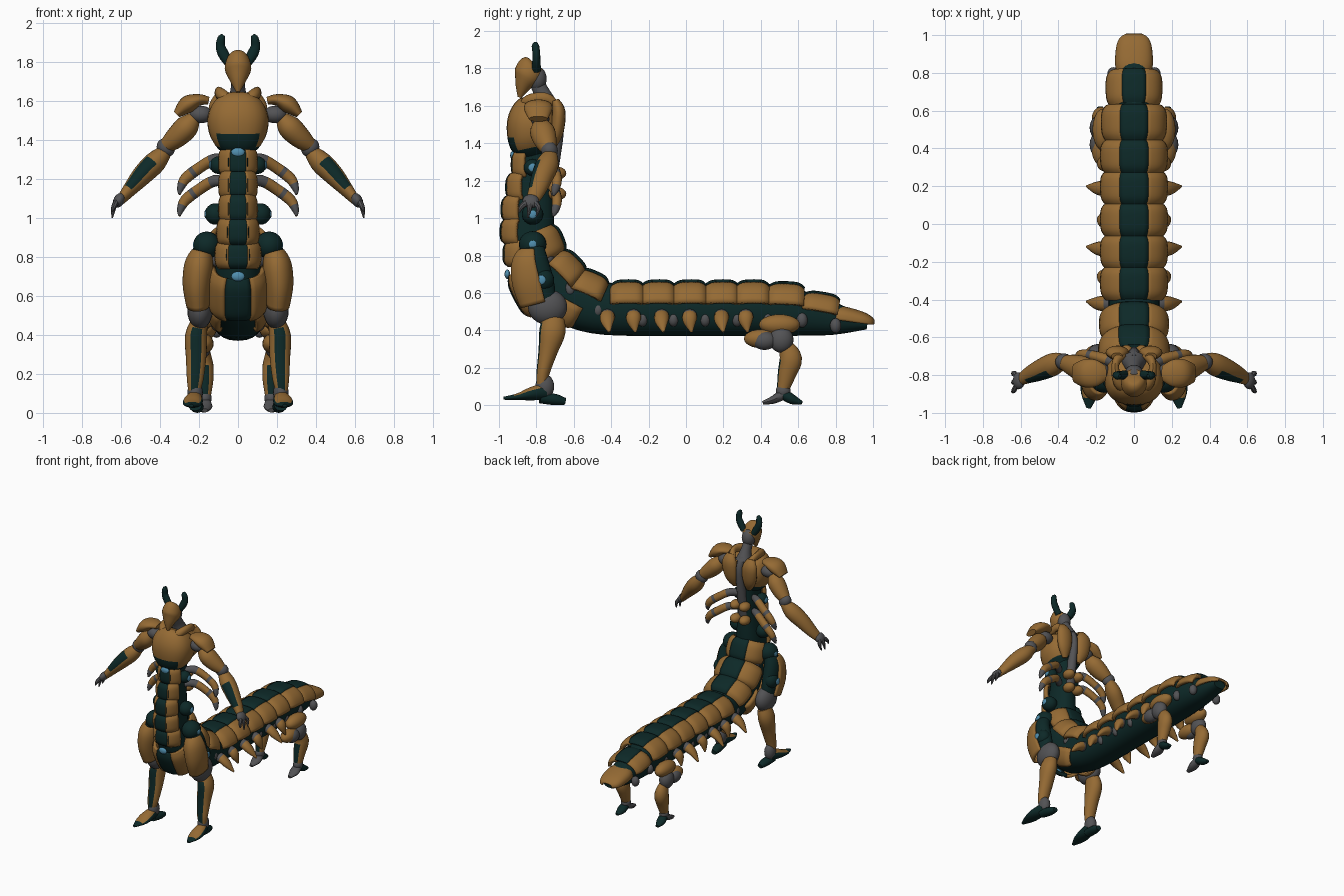
import bpy, bmesh, math
from mathutils import Vector, Matrix

if "Cube" in bpy.data.objects:
    bpy.data.objects.remove(bpy.data.objects["Cube"])


def material(name, r, g, b):
    m = bpy.data.materials.new(name)
    m.use_nodes = True
    m.diffuse_color = (r, g, b, 1)
    m.node_tree.nodes["Principled BSDF"].inputs["Base Color"].default_value = (r, g, b, 1)
    return m


OCHRE = material("ochre_armour", .30, .145, .034)
TEAL = material("dark_teal", .004, .022, .021)
GREY = material("joint_grey", .085, .085, .09)
BLUE = material("light_blue", .08, .27, .42)
made = []


def finish(name, bm, mats, mirror, thick=0):
    mesh = bpy.data.meshes.new(name)
    bm.to_mesh(mesh)
    bm.free()
    ob = bpy.data.objects.new(name, mesh)
    bpy.context.collection.objects.link(ob)
    for m in mats:
        mesh.materials.append(m)
    if thick:
        mod = ob.modifiers.new("thickness", "SOLIDIFY")
        mod.thickness, mod.offset = thick, 0
    if mirror:
        ob.modifiers.new("mirror", "MIRROR").use_mirror_merge = False
    made.append(ob)
    return ob


def smooth_path(pts, steps):
    """Catmull-Rom resampling of centre and radii."""
    ps = [Vector(p) for p in pts]
    ps = [ps[0]] + ps + [ps[-1]]
    out = []
    for a, b, c, d in zip(ps, ps[1:], ps[2:], ps[3:]):
        for k in range(steps):
            t = k / steps
            out.append(b + (c - a) * (t / 2) + (a * 2 - b * 5 + c * 4 - d) * (t * t / 2)
                       + (b * 3 - a - c * 3 + d) * (t ** 3 / 2))
    return out + [ps[-1]]


def loft(name, mats, pts, arc=None, p=1.0, rule=None, mirror=False, thick=0, n=24, steps=4):
    """Skin elliptical rings (x, y, z, half width, half depth); an arc gives an open shell."""
    rings = smooth_path(pts, steps)
    cs = [r.to_3d() if len(r) == 3 else Vector(r[:3]) for r in rings]
    whole = (cs[-1] - cs[0]).normalized()
    hint = Vector((0, 1, 0)) if abs(whole.x) > .85 else Vector((1, 0, 0))
    lo, hi = arc or (0, 360)
    count = n if not arc else max(3, round((hi - lo) / 9))
    bm, rows = bmesh.new(), []
    for i, r in enumerate(rings):
        t = (cs[min(i + 1, len(cs) - 1)] - cs[max(i - 1, 0)]).normalized()
        side = (hint - t * hint.dot(t)).normalized()
        other = t.cross(side)
        row = []
        for k in range(count + (1 if arc else 0)):
            a = math.radians(lo + (hi - lo) * k / count)
            u, v = math.cos(a), math.sin(a)
            u, v = math.copysign(abs(u) ** p, u), math.copysign(abs(v) ** p, v)
            row.append(bm.verts.new(cs[i] + side * u * max(r[3], .002) + other * v * max(r[4], .002)))
        rows.append(row)
    for i in range(len(rows) - 1):
        for k in range(count):
            j = (k + 1) % len(rows[i])
            f = bm.faces.new((rows[i][k], rows[i][j], rows[i + 1][j], rows[i + 1][k]))
            if rule:
                f.material_index = rule(lo + (hi - lo) * (k + .5) / count, (i + .5) / (len(rows) - 1))
    if not arc:
        bm.faces.new(rows[0])
        bm.faces.new(rows[-1])
    bmesh.ops.recalc_face_normals(bm, faces=bm.faces)
    return finish(name, bm, mats, mirror, thick)


def ball(name, mat, loc, size, mirror=False, tilt=0):
    bm = bmesh.new()
    mtx = Matrix.Translation(loc) @ Matrix.Rotation(math.radians(tilt), 4, "Y") @ Matrix.Diagonal((*size, 1))
    bmesh.ops.create_uvsphere(bm, u_segments=20, v_segments=12, radius=1, matrix=mtx)
    return finish(name, bm, [mat], mirror)


def segment(name, mat, y, z, angle, length, w, h, arc, mirror=True, thick=.025, drop=.84, p=.8):
    """Domed shell plate lying along the spine direction."""
    d = Vector((0, math.cos(math.radians(angle)), math.sin(math.radians(angle))))
    pts = []
    for f, s in ((-.5, drop), (-.3, .97), (.05, 1), (.35, .97), (.5, drop)):
        c = Vector((0, y, z)) + d * f * length
        pts.append((*c, w * s, h * s))
    return loft(name, [mat], pts, arc, p, mirror=mirror, thick=thick)


# Spine: one continuous body from chest to tail tip
loft("body_core", [TEAL, GREY], [
    (0, -.80, 1.40, .08, .09), (0, -.81, 1.2, .075, .10), (0, -.83, 1.0, .09, .125),
    (0, -.83, .86, .10, .125), (0, -.79, .71, .12, .13), (0, -.71, .61, .13, .15),
    (0, -.6, .555, .135, .14), (0, -.42, .515, .135, .14), (0, 0, .51, .135, .14),
    (0, .4, .51, .135, .14), (0, .62, .49, .12, .12), (0, .8, .46, .09, .085), (0, .97, .435, .05, .03)],
    p=.85)

# Back plates with dark centre plates
spine = [(-.81, .84, -68, .15, .15, .15), (-.70, .67, -46, .16, .18, .16), (-.55, .56, -24, .16, .175, .155)]
spine += [(y, .51, 0, .165, .17, .145) for y in (-.315, -.15, .02, .19, .355)]
spine += [(.53, .505, -3, .18, .165, .14), (.71, .475, -10, .18, .14, .115)]
for i, (y, z, ang, ln, w, h) in enumerate(spine):
    segment(f"back_plate_{i}", OCHRE, y, z, ang, ln, w, h, (-72, -10))
    segment(f"back_centre_{i}", TEAL, y, z, ang, ln, w * .96, h + .006, (-112, -68), False)
    ball(f"belly_joint_{i}", GREY, (.11, y + ln * .5, z - .05), (.03, .03, .04), True)

# Tail tip shell
loft("tail_tip", [OCHRE], [(0, .79, .47, .075, .05), (0, .84, .465, .092, .055), (0, .93, .45, .088, .045),
     (0, .98, .44, .07, .03), (0, 1.0, .437, .04, .015)], arc=(-190, 10), p=.8, thick=.015)

# Small side legs, alternately long and short
for i, y in enumerate((-.42, -.28, -.13, .02, .19, .32)):
    k = .09 if i % 2 == 0 else .03
    loft(f"side_leg_{i}", [GREY, OCHRE], [
        (.11, y, .48, .035, .035), (.15, y, .475, .035, .04), (.16 + k * .4, y, .445, .025, .035),
        (.16 + k, y + .01, .39, .006, .006)], rule=lambda a, f: int(f > .3), mirror=True, n=12)

# Belly plates up the front of the torso
front = [(-.81, 1.29, .095, .115), (-.82, 1.17, .095, .135), (-.83, 1.05, .095, .15),
         (-.835, .93, .105, .15), (-.82, .81, .115, .15)]
for i, (y, z, w, h) in enumerate(front):
    segment(f"belly_plate_{i}", OCHRE, y, z, -90, .125, w, h, (22, 72))
    segment(f"belly_centre_{i}", TEAL, y, z, -90, .12, w, h, (66, 114), False)
for i, (z, w, s) in enumerate(((1.27, .10, .045), (1.02, .115, .055), (.86, .16, .07))):
    ball(f"side_knob_{i}", TEAL, (w, -.82, z), (s, s * 1.05, s), True)
    ball(f"knob_light_{i}", BLUE, (w + s * .9, -.82, z), (.008, .022, .022), True)
for i, (y, z) in enumerate(((-.925, 1.335), (-.955, .70), (-.86, .51))):
    ball(f"front_light_{i}", BLUE, (0, y, z), (.035, .015, .025))

# Pelvis armour, wrapping under the front of the bend
segment("pelvis_plate", OCHRE, -.76, .65, -62, .24, .15, .175, (0, 68))
segment("pelvis_centre", TEAL, -.76, .65, -62, .23, .13, .17, (66, 114), False)
segment("pelvis_lower_plate", OCHRE, -.63, .56, -28, .16, .15, .15, (0, 55))

# Rib limbs in two rows
for i, z in enumerate((1.30, 1.19)):
    loft(f"rib_limb_{i}", [OCHRE, GREY], [
        (.05, -.78, z - .01, .02, .02), (.12, -.73, z, .028, .03), (.20, -.70, z - .045, .03, .026),
        (.27, -.69, z - .10, .028, .026), (.295, -.70, z - .15, .018, .02), (.30, -.71, z - .18, .006, .006)],
        rule=lambda a, f: int(f < .25 or f > .72 or .45 < f < .5), mirror=True, n=12)
    ball(f"spine_nub_{i}", OCHRE, (.04, -.69, z - .06), (.04, .05, .035), True)

# Chest, abdomen cap, collar and shoulder blades
loft("chest", [OCHRE, TEAL], [
    (0, -.80, 1.62, .07, .07), (0, -.81, 1.59, .125, .11), (0, -.82, 1.52, .155, .135),
    (0, -.82, 1.44, .15, .135), (0, -.81, 1.38, .12, .12), (0, -.80, 1.34, .08, .08)],
    p=.85, rule=lambda a, f: int(f > .62 and (f > .8 or 45 < a < 135)))
loft("collar", [OCHRE], [(.03, -.88, 1.59, .03, .02), (.08, -.84, 1.63, .03, .03), (.10, -.75, 1.64, .02, .03),
     (.07, -.69, 1.60, .03, .02)], mirror=True, n=12)
loft("shoulder_blade", [OCHRE], [(.09, -.70, 1.63, .03, .02), (.09, -.68, 1.57, .06, .035),
     (.08, -.69, 1.46, .055, .035), (.06, -.71, 1.38, .02, .015)], mirror=True, n=16)
loft("upper_spine", [GREY], [(0, -.72, 1.62, .03, .03), (0, -.69, 1.5, .03, .04), (0, -.73, 1.15, .04, .03)], n=12)

# Neck and head
loft("neck", [GREY], [(0, -.73, 1.58, .065, .06), (0, -.76, 1.65, .04, .045), (0, -.79, 1.71, .035, .04),
     (0, -.80, 1.76, .04, .04)], n=16)
ball("skull", GREY, (0, -.795, 1.745), (.05, .05, .065))
loft("face_mask", [OCHRE], [(0, -.82, 1.835, .03, .03), (0, -.83, 1.82, .055, .065), (0, -.845, 1.765, .068, .075),
     (0, -.87, 1.71, .045, .045), (0, -.89, 1.645, .01, .01)])
loft("horn", [TEAL], [(.045, -.80, 1.79, .022, .025), (.075, -.80, 1.84, .028, .022), (.09, -.80, 1.88, .024, .02),
     (.085, -.805, 1.92, .02, .02), (.075, -.805, 1.937, .01, .01)], mirror=True, n=12)

# Arms
ball("shoulder_joint", GREY, (.19, -.78, 1.53), (.06, .05, .045), True)
loft("shoulder_guard", [OCHRE], [(.15, -.79, 1.60, .04, .02), (.20, -.79, 1.605, .07, .03),
     (.26, -.79, 1.58, .075, .045), (.315, -.79, 1.53, .05, .02)], mirror=True)
loft("upper_arm", [OCHRE], [(.22, -.78, 1.52, .03, .03), (.26, -.77, 1.47, .06, .065), (.32, -.75, 1.41, .055, .06),
     (.38, -.73, 1.36, .035, .035)], mirror=True)
ball("elbow", GREY, (.37, -.73, 1.36), (.045, .045, .05), True, 40)
loft("forearm", [OCHRE, TEAL], [
    (.36, -.72, 1.355, .03, .03), (.42, -.74, 1.29, .055, .06), (.49, -.77, 1.22, .052, .058),
    (.56, -.80, 1.14, .035, .045), (.61, -.83, 1.08, .02, .03)], mirror=True,
    rule=lambda a, f: int(45 < a < 120 and .3 < f < .75))
ball("palm", GREY, (.61, -.83, 1.09), (.028, .045, .04), True, -30)
for i, (y, drop) in enumerate(((-.79, .01), (-.835, 0), (-.88, .03))):
    loft(f"claw_{i}", [GREY], [(.61, -.83, 1.10, .014, .018), (.635, y, 1.06, .014, .014),
         (.645, y - .01, 1.0 + drop, .004, .004)], mirror=True, n=8)

# Front legs
loft("front_thigh", [TEAL], [(.17, -.81, .86, .04, .05), (.20, -.81, .78, .055, .07), (.205, -.78, .65, .055, .075),
     (.20, -.75, .52, .045, .06)], mirror=True)
loft("thigh_guard", [OCHRE], [(.185, -.83, .82, .045, .06), (.20, -.83, .76, .064, .095), (.21, -.81, .66, .064, .11),
     (.205, -.78, .55, .05, .10)], arc=(-15, 195), mirror=True, thick=.02)
ball("thigh_knob", TEAL, (.225, -.765, .67), (.05, .06, .06), True)
ball("thigh_light", BLUE, (.275, -.775, .67), (.008, .025, .025), True)
ball("front_knee", GREY, (.195, -.74, .525), (.065, .105, .095), True)
loft("front_shin", [OCHRE, TEAL], [
    (.20, -.71, .46, .045, .06), (.215, -.715, .39, .057, .07), (.215, -.74, .28, .052, .05),
    (.22, -.765, .17, .042, .035), (.225, -.77, .11, .03, .03)], mirror=True,
    rule=lambda a, f: int(58 < a < 122 and f > .15))
ball("front_ankle", GREY, (.22, -.755, .10), (.04, .05, .065), True)
loft("front_toe", [TEAL, OCHRE], [
    (.22, -.75, .075, .035, .045), (.23, -.83, .06, .05, .035), (.235, -.90, .045, .045, .018),
    (.24, -.975, .037, .012, .008)], mirror=True, rule=lambda a, f: int(30 < a < 150 and f < .75))
loft("front_heel", [TEAL], [(.22, -.78, .04, .035, .03), (.21, -.70, .03, .035, .03), (.205, -.645, .02, .02, .018)],
     mirror=True, n=12)

# Rear legs
ball("rear_hip_guard", OCHRE, (.165, .50, .43), (.055, .11, .055), True)
ball("rear_thigh", OCHRE, (.175, .40, .355), (.05, .09, .05), True)
ball("rear_thigh_joint", GREY, (.19, .42, .345), (.045, .065, .05), True)
ball("rear_hip", GREY, (.185, .51, .35), (.05, .065, .07), True)
loft("rear_shin", [OCHRE, TEAL], [
    (.175, .53, .32, .03, .04), (.175, .56, .25, .048, .06), (.17, .54, .17, .044, .05), (.17, .515, .07, .028, .03)],
    mirror=True, rule=lambda a, f: int(65 < a < 115 and f > .3))
ball("rear_ankle", GREY, (.17, .52, .075), (.035, .04, .04), True)
loft("rear_toe", [GREY], [(.17, .52, .06, .03, .03), (.17, .47, .03, .038, .022), (.17, .41, .012, .015, .01)],
     mirror=True, n=12)
loft("rear_heel", [TEAL], [(.17, .52, .06, .03, .03), (.175, .57, .03, .035, .026), (.18, .62, .012, .015, .01)],
     mirror=True, n=12)

# Smooth shading with sharp edges kept
bpy.ops.object.select_all(action="DESELECT")
for ob in made:
    ob.select_set(True)
bpy.context.view_layer.objects.active = made[0]
bpy.ops.object.shade_smooth_by_angle(angle=math.radians(40))
